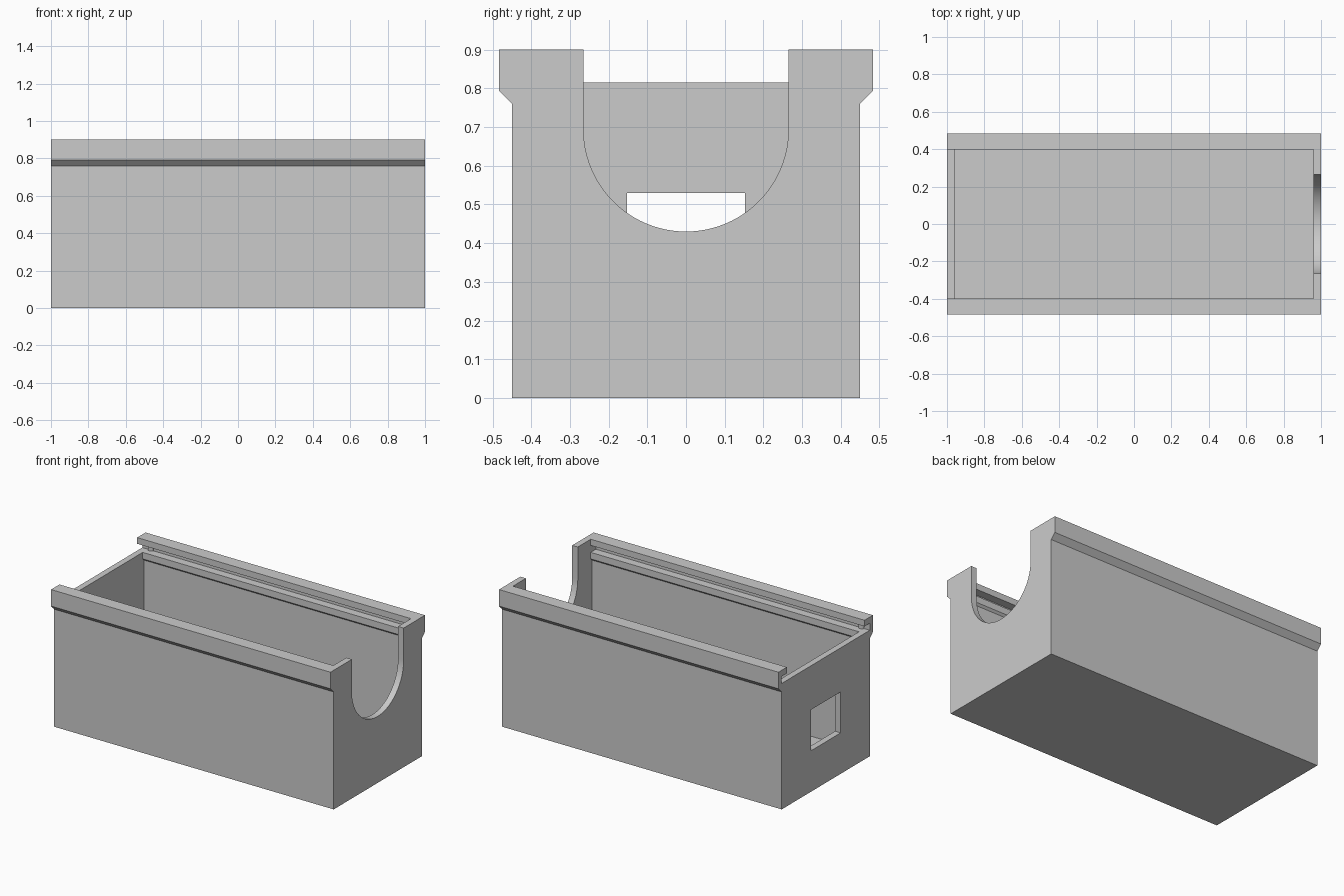
import bpy, bmesh, math

cube = bpy.data.objects.get("Cube")
if cube:
    bpy.data.objects.remove(cube, do_unlink=True)

GREY = (0.6, 0.6, 0.6, 1.0)
grey = bpy.data.materials.new("plain_grey")
grey.use_nodes = True
grey.diffuse_color = GREY
grey.node_tree.nodes["Principled BSDF"].inputs["Base Color"].default_value = GREY


def add_object(name, bm):
    bmesh.ops.recalc_face_normals(bm, faces=bm.faces)
    mesh = bpy.data.meshes.new(name)
    bm.to_mesh(mesh)
    bm.free()
    mesh.materials.append(grey)
    obj = bpy.data.objects.new(name, mesh)
    bpy.context.collection.objects.link(obj)
    return obj


def extrude_symmetric(name, half, x0, x1):
    """Mirror a half profile of (y, z) points, bottom to top, and extrude it along x."""
    profile = half + [(-y, z) for y, z in reversed(half) if y > 1e-6]
    bm = bmesh.new()
    face = bm.faces.new([bm.verts.new((x0, y, z)) for y, z in profile])
    new = bmesh.ops.extrude_face_region(bm, geom=[face])["geom"]
    verts = [v for v in new if isinstance(v, bmesh.types.BMVert)]
    bmesh.ops.translate(bm, verts=verts, vec=(x1 - x0, 0, 0))
    return add_object(name, bm)


def cut(target, cutter):
    cutter.hide_render = True
    mod = target.modifiers.new(cutter.name, 'BOOLEAN')
    mod.operation = 'DIFFERENCE'
    mod.solver = 'EXACT'
    mod.object = cutter
    bpy.ops.object.select_all(action='DESELECT')
    bpy.context.view_layer.objects.active = target
    target.select_set(True)
    bpy.ops.object.modifier_apply(modifier=mod.name)
    bpy.data.objects.remove(cutter, do_unlink=True)


# Main box with the chamfered outer rails
box = extrude_symmetric(
    "box_body", [(0.45, 0), (0.45, 0.76), (0.483, 0.793), (0.483, 0.9)], -1, 1)

# Inner chamber, narrowing under the lid ledges
WALL = 0.96
cut(box, extrude_symmetric(
    "chamber_cutter",
    [(0.41, 0.04), (0.41, 0.76), (0.397, 0.773), (0.397, 0.84)], -WALL, WALL))

# Sliding lid channel, open at one end
cut(box, extrude_symmetric(
    "lid_channel_cutter",
    [(0.45, 0.815), (0.45, 0.86), (0.397, 0.86), (0.397, 1)], -1.1, WALL))

# Round-bottomed opening in one end wall
R, CENTRE = 0.265, 0.695
arc = [(R * math.sin(a), CENTRE - R * math.cos(a))
       for a in (math.pi / 2 * i / 24 for i in range(25))]
cut(box, extrude_symmetric("round_opening_cutter", arc + [(R, 1)], 0.9, 1.1))

# Rectangular window in the other end wall
cut(box, extrude_symmetric(
    "window_cutter", [(0.153, 0.265), (0.153, 0.53)], -1.1, -0.9))

bpy.ops.object.shade_smooth_by_angle(angle=math.radians(25))

# Small catches inside the lid channel
for side, y in (("left", 0.455), ("right", -0.455)):
    bm = bmesh.new()
    bmesh.ops.create_cone(bm, cap_ends=True, segments=16,
                          radius1=0.02, radius2=0.02, depth=0.05)
    bmesh.ops.translate(bm, verts=bm.verts, vec=(-0.94, y, 0.8375))
    add_object("lid_catch_" + side, bm)
